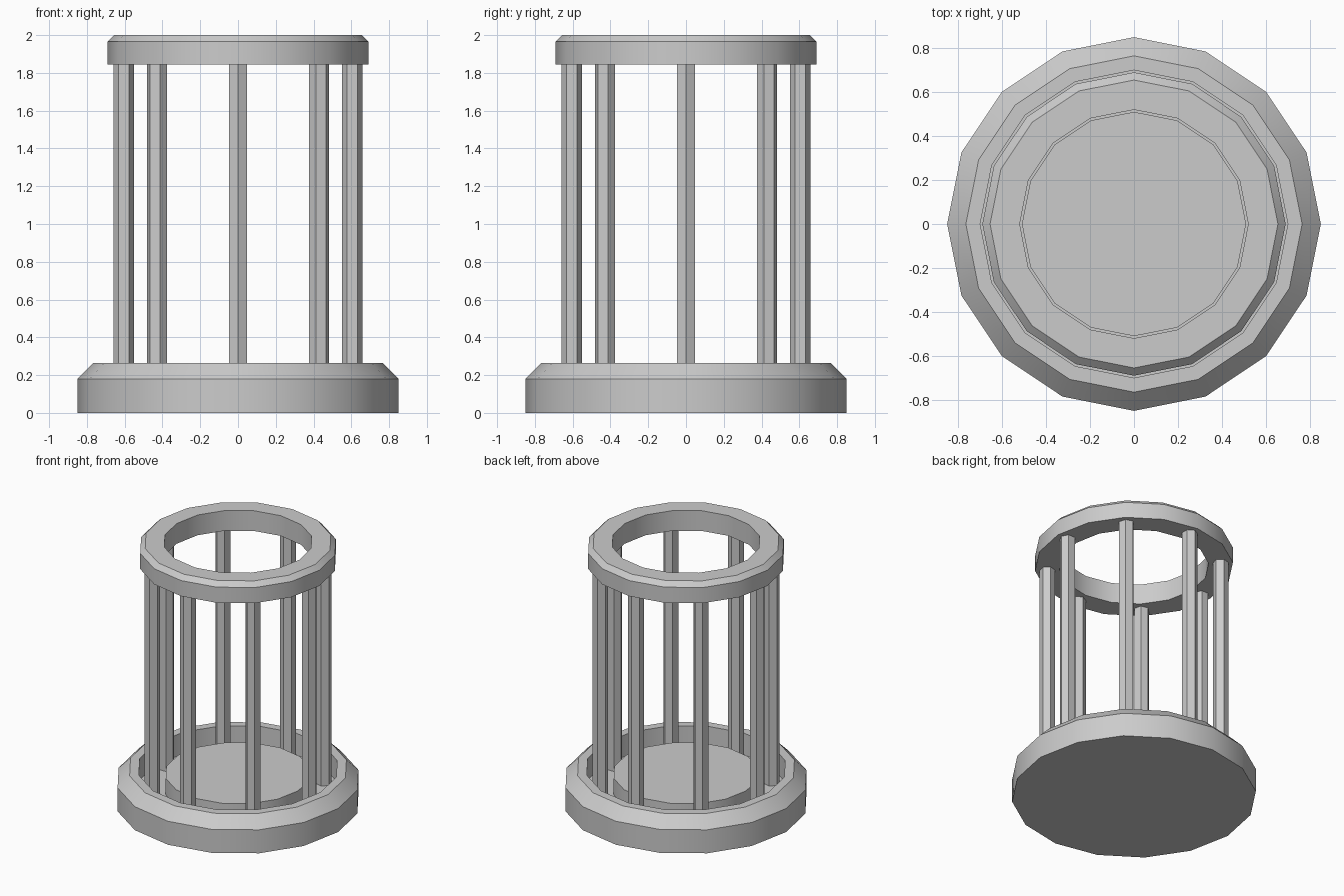
import bpy, bmesh
from math import cos, sin, pi, radians

if "Cube" in bpy.data.objects:
    bpy.data.objects.remove(bpy.data.objects["Cube"])

SIDES = 16


def lathe(name, profile, closed=False):
    """Revolve (radius, z) points around z; radius 0 becomes a single pole."""
    bm = bmesh.new()
    rings = []
    for r, z in profile:
        rings.append([bm.verts.new((r * cos(2 * pi * i / SIDES),
                                    r * sin(2 * pi * i / SIDES), z))
                      for i in range(SIDES)])
    pairs = list(zip(rings, rings[1:]))
    if closed:
        pairs.append((rings[-1], rings[0]))
    for a, b in pairs:
        for i in range(SIDES):
            j = (i + 1) % SIDES
            bm.faces.new((a[i], a[j], b[j], b[i]))
    if not closed:
        bm.faces.new(rings[0][::-1])
        bm.faces.new(rings[-1])
    bmesh.ops.recalc_face_normals(bm, faces=bm.faces)
    mesh = bpy.data.meshes.new(name)
    bm.to_mesh(mesh)
    bm.free()
    obj = bpy.data.objects.new(name, mesh)
    bpy.context.collection.objects.link(obj)
    bpy.ops.object.select_all(action='DESELECT')
    obj.select_set(True)
    bpy.context.view_layer.objects.active = obj
    bpy.ops.object.shade_smooth_by_angle(angle=radians(30))
    return obj


# Base with chamfered rim, circular groove and raised centre disc
FLOOR = 0.10
lathe("base", [(0.85, 0), (0.85, 0.18), (0.765, 0.265), (0.70, 0.265),
               (0.70, FLOOR), (0.51, FLOOR), (0.51, 0.225)])

# Open top ring with a small outer chamfer
lathe("top_ring", [(0.69, 1.845), (0.69, 1.965), (0.655, 2.0),
                   (0.52, 2.0), (0.52, 1.845)], closed=True)

# Eight hexagonal bars, one corner of each pointing outwards
for k in range(8):
    a = k * pi / 4
    bpy.ops.mesh.primitive_cylinder_add(
        vertices=6, radius=0.055, depth=1.845 - FLOOR,
        location=(0.605 * cos(a), 0.605 * sin(a), (1.845 + FLOOR) / 2),
        rotation=(0, 0, a + pi / 2))
    bpy.context.object.name = f"bar_{k + 1}"
